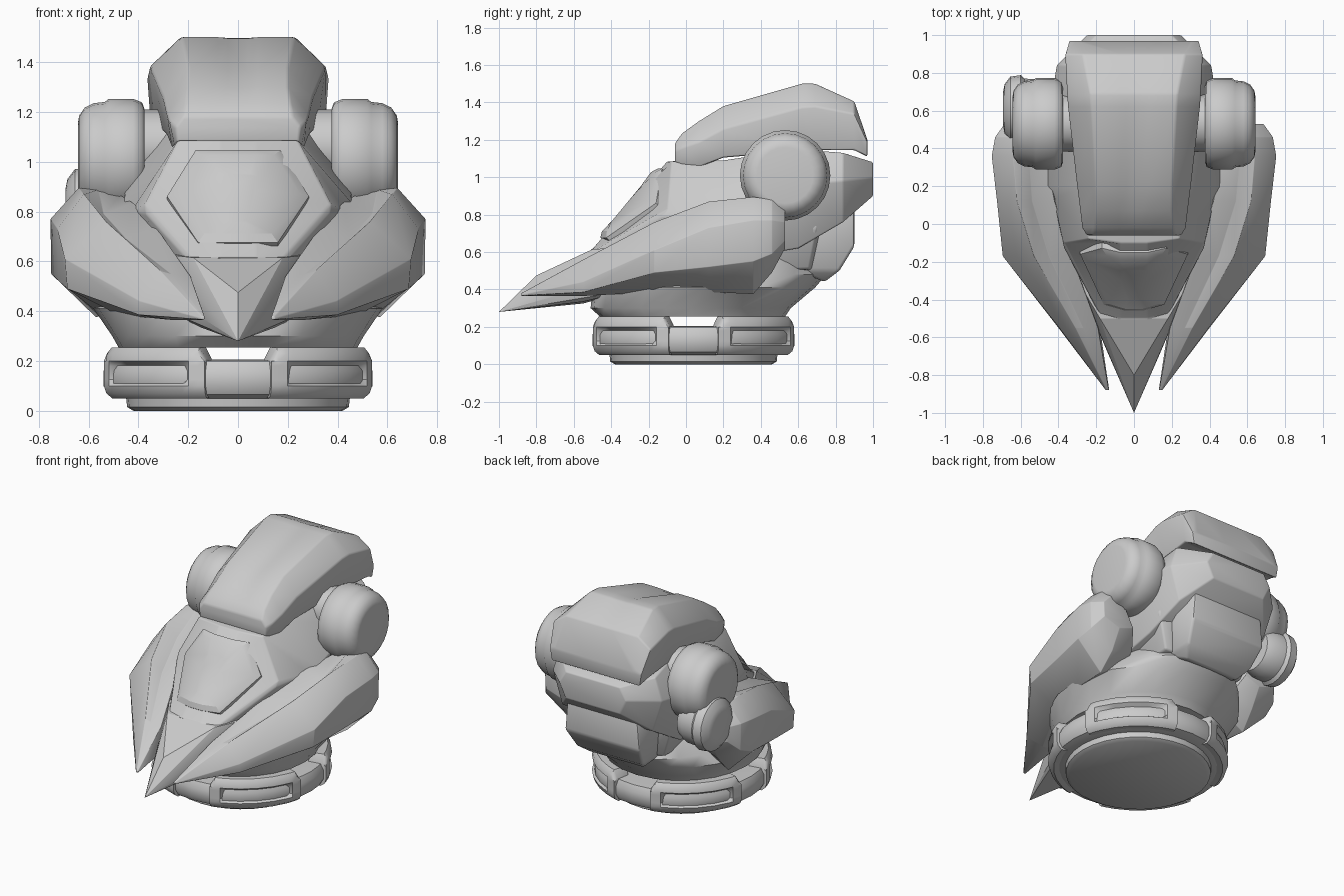
import bpy
import bmesh
from math import cos, sin, pi, radians

cube = bpy.data.objects.get("Cube")
if cube:
    bpy.data.objects.remove(cube)

grey = bpy.data.materials.new("plain grey")
grey.use_nodes = True
grey.diffuse_color = (0.6, 0.6, 0.6, 1)
grey.node_tree.nodes["Principled BSDF"].inputs["Base Color"].default_value = (0.6, 0.6, 0.6, 1)


def finish(name, bm, bevel=0.0, mirror=False, smooth=38):
    """Soften the hard edges, then turn the bmesh into a shaded object."""
    bmesh.ops.remove_doubles(bm, verts=bm.verts, dist=0.0005)
    bmesh.ops.recalc_face_normals(bm, faces=bm.faces)
    if bevel:
        hard = [e for e in bm.edges if e.is_manifold and e.calc_face_angle(0) > radians(22)]
        bmesh.ops.bevel(bm, geom=hard, offset=bevel, segments=2, profile=0.5,
                        affect='EDGES', clamp_overlap=True)
    mesh = bpy.data.meshes.new(name)
    bm.to_mesh(mesh)
    bm.free()
    mesh.materials.append(grey)
    mesh.shade_smooth()
    mesh.set_sharp_from_angle(angle=radians(smooth))
    obj = bpy.data.objects.new(name, mesh)
    bpy.context.collection.objects.link(obj)
    if mirror:
        obj.modifiers.new("Mirror", 'MIRROR').use_mirror_merge = False
    return obj


def loft(name, sections, **options):
    """Skin a run of equal point loops and cap both ends."""
    bm = bmesh.new()
    loops = [[bm.verts.new(p) for p in section] for section in sections]
    count = len(loops[0])
    for a, b in zip(loops, loops[1:]):
        for i in range(count):
            j = (i + 1) % count
            bm.faces.new((a[i], a[j], b[j], b[i]))
    bm.faces.new(loops[0])
    bm.faces.new(loops[-1])
    return finish(name, bm, **options)


def symmetric(half):
    """Close a half outline of (x, z), listed top to bottom, across the middle."""
    return half + [(-x, z) for x, z in reversed(half) if x > 0]


def hull(name, points, **options):
    """Convex block around points given for both sides."""
    bm = bmesh.new()
    for x, y, z in points:
        bm.verts.new((x, y, z))
        if x and not options.get("mirror"):
            bm.verts.new((-x, y, z))
    result = bmesh.ops.convex_hull(bm, input=bm.verts)
    bmesh.ops.delete(bm, geom=list(set(result["geom_interior"])), context='VERTS')
    bmesh.ops.dissolve_limit(bm, angle_limit=radians(2), verts=bm.verts, edges=bm.edges)
    return finish(name, bm, **options)


def turned(name, profile, centre, axis, steps=24, **options):
    """Stack circles given as (position along axis, radius)."""
    cy, cz = centre
    sections = []
    for along, r in profile:
        ring = []
        for i in range(steps):
            a = 2 * pi * i / steps
            if axis == 'X':
                ring.append((along, cy + r * cos(a), cz + r * sin(a)))
            else:
                ring.append((r * cos(a), cy + r * sin(a), along))
        sections.append(ring)
    return loft(name, sections, **options)


# Base foot and collar
MID = 0.04
turned("base_foot", [(0, .42), (.015, .445), (.06, .45)], (MID, 0), 'Z', steps=32)
turned("collar_core", [(.05, .47), (.065, .52), (.1, .54), (.16, .54), (.2, .52), (.205, .4)],
       (MID, 0), 'Z', steps=32)


# Four raised collar panels with a recessed slot
def panel_section(degrees, slot, top):
    a = radians(degrees)
    r = .555
    outline = [(.44, .06), (r - .035, .05), (r - .01, .07), (r, .1), (r - slot, .125),
               (r - slot * .7, .18), (r, .2), (r - .005, top - .025), (r - .025, top), (.44, top)]
    return [(d * cos(a), MID + d * sin(a), z) for d, z in outline]


for quarter, side in enumerate(("left_back", "right_back", "right_front", "left_front")):
    start = 90 * quarter
    stops = [(14, 0, .21), (17, 0, .255), (21, 0, .255), (24, .04, .255)]
    stops += [(a, .04, .255) for a in (34, 45, 56)]
    stops += [(90 - a, slot, top) for a, slot, top in reversed(stops[:4])]
    loft("collar_panel_" + side,
         [panel_section(start + a, slot, top) for a, slot, top in stops])


# Neck
def oval(z, rx, front, back, steps=24):
    cy, ry = (front + back) / 2, (back - front) / 2
    return [(rx * cos(2 * pi * i / steps), cy + ry * sin(2 * pi * i / steps), z)
            for i in range(steps)]


loft("neck", [oval(.255, .48, -.46, .53), oval(.3, .505, -.51, .56),
              oval(.41, .58, -.5, .69), oval(.48, .5, -.42, .75), oval(.62, .36, -.3, .66)])


# Skull, whose face sweeps back on both sides of a flat middle strip
def swept(x, z):
    return max(0, .73 - 2.4 * abs(z - .83)) * max(0, abs(x) - .07)


skull = [
    (-.5, .18, .615, .18, .58, .12, .45),
    (-.32, .37, .83, .37, .79, .25, .52),
    (-.1, .24, 1.085, .43, .8, .3, .52),
    (.2, .25, 1.09, .46, .83, .37, .55),
    (.6, .31, 1.15, .45, .96, .38, .62),
    (.84, .36, 1.13, .41, .98, .34, .76),
    (1.0, .2, 1.08, .25, 1.0, .2, .9),
]
loft("skull", [[(x, y + (swept(x, z) if y < 0 else 0), z) for x, z in symmetric(
    [(.07, zt), (xt, zt), (xm, zm), (xb, zb)])]
    for y, xt, zt, xm, zm, xb, zb in skull], bevel=.008)


# Raised face plate with a tapering centre
def on_face(half, lift):
    return [(x, -.5 + (z - .61) * .83 + swept(x, z) - lift * .77, z + lift * .64)
            for x, z in symmetric(half)]


border = [(.07, 1.04), (.17, 1.04), (.285, .855), (.16, .67), (.05, .67)]
inner = [(.07, 1.01), (.145, 1.01), (.25, .855), (.135, .695), (.045, .695)]
centre_strip = [(.05, .94), (.075, .93), (.07, .87), (.035, .75), (.02, .745)]
loft("face_plate", [on_face(border, -.03), on_face(border, .01), on_face(inner, .026),
                    on_face(centre_strip, .02)], smooth=25)

# Beak
hull("beak", [(0, -1, .28), (0, -.8, .475), (.18, -.5, .615), (.31, -.28, .63), (.28, -.28, .4),
              (.14, -.68, .37), (.15, -.55, .335), (0, -.55, .325)], smooth=20)

# Crest over the brow, with a shallow channel along the top
crest = [
    (-.06, .22, 1.18, .25, 1.14, .245, 1.08, 0),
    (-.02, .21, 1.235, .275, 1.16, .255, 1.065, 0),
    (.07, .2, 1.3, .285, 1.19, .265, 1.055, .003),
    (.2, .2, 1.38, .3, 1.26, .285, 1.105, .014),
    (.62, .225, 1.5, .35, 1.375, .32, 1.14, .005),
    (.69, .23, 1.5, .355, 1.38, .325, 1.145, .003),
    (.9, .27, 1.405, .365, 1.34, .35, 1.145, 0),
    (.97, .31, 1.2, .345, 1.19, .33, 1.11, 0),
]
loft("crest", [[(x, y, z) for x, z in symmetric(
    [(0, zt - dip), (.04, zt - dip), (.08, zt), (xt, zt), (xs, zs), (xb, zb), (0, zb)])]
    for y, xt, zt, xs, zs, xb, zb, dip in crest], bevel=.01)

# Nape guard and the jaw blocks beside it
hull("nape_guard", [(.2, .74, .44), (.25, .82, .5), (.28, .9, .63), (.26, .9, .85),
                    (.32, .6, .82), (.25, .6, .5)], bevel=.015)
hull("jaw_block", [(.2, .4, .5), (.3, .4, .5), (.4, .4, .85), (.2, .4, .85), (.2, .68, .5),
                   (.3, .66, .51), (.38, .7, .72), (.36, .74, .85), (.2, .74, .85)],
     bevel=.012, mirror=True)

# Ears with their hubs
turned("ear", [(.375, .2), (.385, .228), (.42, .242), (.52, .242), (.535, .23), (.58, .225),
               (.615, .208), (.638, .175), (.642, .15)], (.53, 1.01), 'X', smooth=50, mirror=True)
turned("ear_hub", [(.25, .15), (.4, .15)], (.535, 1.06), 'X', steps=12, mirror=True)

# Single small pod under the right ear
turned("right_pod", [(-.45, .13), (-.5, .155), (-.58, .16), (-.6, .178), (-.655, .17),
                     (-.685, .13), (-.693, .09)], (.61, .8), 'X', steps=20)

# Tusk-like cheek guards, each outline running from the underside outwards
cheek = [
    (-.88, [(.14, .365), (.148, .367), (.15, .372), (.145, .38), (.14, .38), (.135, .378), (.13, .37)]),
    (-.55, [(.27, .365), (.4, .385), (.395, .44), (.31, .56), (.27, .55), (.19, .54), (.18, .375)]),
    (-.17, [(.48, .385), (.685, .49), (.695, .61), (.53, .76), (.45, .69), (.33, .74), (.32, .42)]),
    (.12, [(.55, .385), (.72, .52), (.725, .73), (.62, .87), (.54, .79), (.42, .835), (.38, .48)]),
    (.36, [(.57, .375), (.75, .55), (.753, .77), (.64, .895), (.56, .888), (.47, .865), (.38, .48)]),
    (.46, [(.56, .49), (.73, .59), (.735, .77), (.64, .88), (.57, .875), (.49, .855), (.4, .55)]),
    (.53, [(.56, .62), (.68, .66), (.685, .76), (.63, .82), (.58, .82), (.52, .79), (.45, .66)]),
]
loft("cheek_guard", [[(x, y, z) for x, z in outline] for y, outline in cheek],
     bevel=.006, mirror=True)
